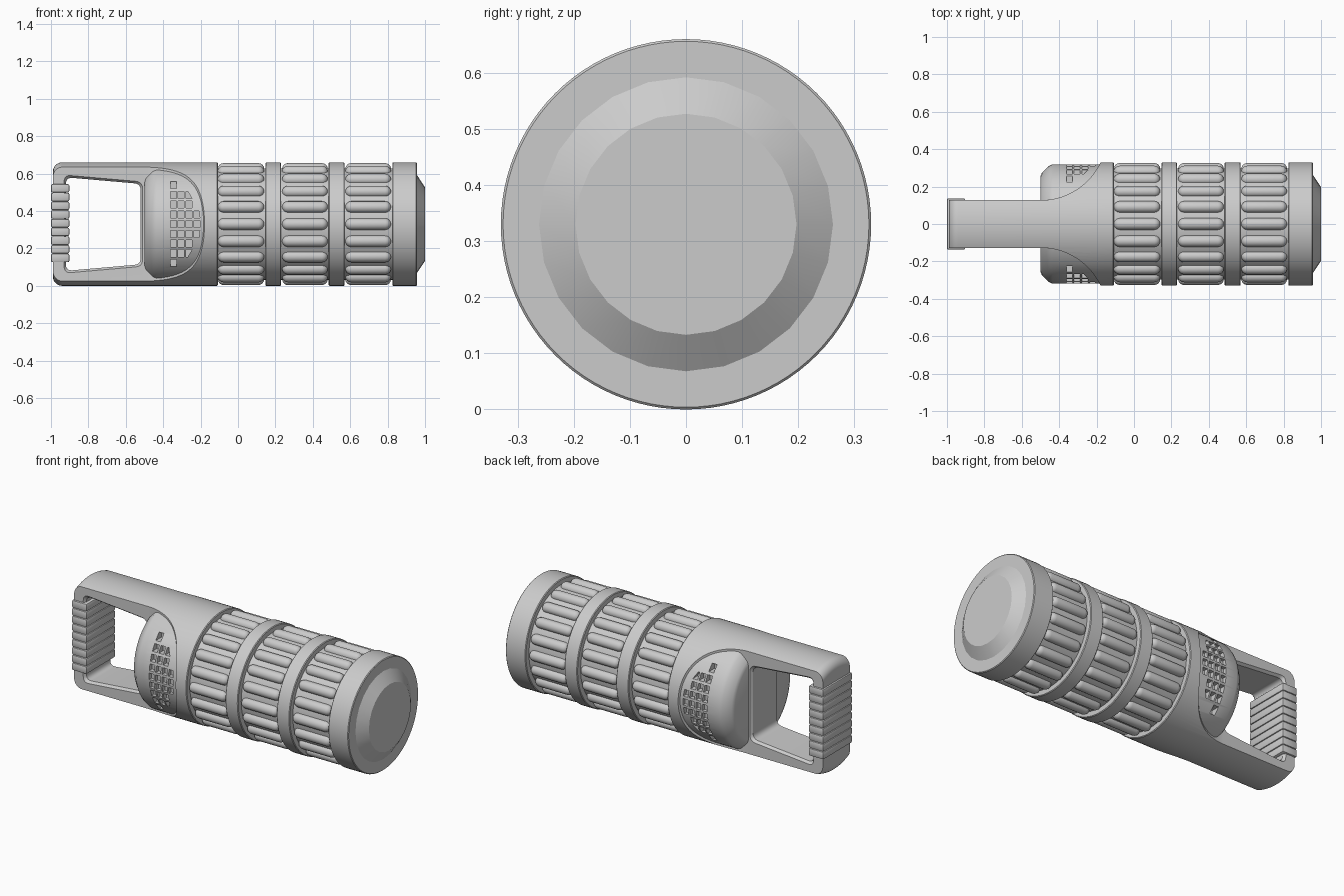
import bpy, bmesh
from math import sin, cos, pi, sqrt, radians
from mathutils import Matrix, Vector

cube = bpy.data.objects.get("Cube")
if cube:
    bpy.data.objects.remove(cube, do_unlink=True)

R = 0.33  # main radius, also the height of the long axis
grey = bpy.data.materials.new("plain grey")
grey.use_nodes = True
grey.diffuse_color = (0.6, 0.6, 0.6, 1)
grey.node_tree.nodes["Principled BSDF"].inputs["Base Color"].default_value = (0.6, 0.6, 0.6, 1)


def finish(name, bm):
    bmesh.ops.recalc_face_normals(bm, faces=bm.faces)
    me = bpy.data.meshes.new(name)
    bm.to_mesh(me)
    bm.free()
    ob = bpy.data.objects.new(name, me)
    me.materials.append(grey)
    bpy.context.collection.objects.link(ob)
    return ob


def loft(bm, rings):
    """Skin closed rings of points and cap both ends."""
    vs = [[bm.verts.new(p) for p in ring] for ring in rings]
    n = len(vs[0])
    for a, b in zip(vs, vs[1:]):
        for i in range(n):
            j = (i + 1) % n
            bm.faces.new((a[i], a[j], b[j], b[i]))
    bm.faces.new(vs[0][::-1])
    bm.faces.new(vs[-1])


def lathe(bm, profile, sides=96, centre=(0, 0, R)):
    """Revolve (x, radius) points about a line along x."""
    _, cy, cz = centre
    loft(bm, [[(x, cy + r * cos(2 * pi * i / sides), cz + r * sin(2 * pi * i / sides))
               for i in range(sides)] for x, r in profile])


def smooth(ob, angle=25):
    bpy.ops.object.select_all(action='DESELECT')
    ob.select_set(True)
    bpy.context.view_layer.objects.active = ob
    bpy.ops.object.shade_smooth_by_angle(angle=radians(angle))


def carve(ob, cutter, operation):
    """Apply a boolean and discard the cutter."""
    mod = ob.modifiers.new("carve", 'BOOLEAN')
    mod.operation, mod.solver, mod.object = operation, 'EXACT', cutter
    bpy.ops.object.select_all(action='DESELECT')
    ob.select_set(True)
    bpy.context.view_layer.objects.active = ob
    bpy.ops.object.modifier_apply(modifier=mod.name)
    bpy.data.objects.remove(cutter, do_unlink=True)


# Barrel core with raised bands and an end cap
bm = bmesh.new()
core = 0.298
profile = [(-0.15, core)]
for x0, x1 in ((0.147, 0.23), (0.485, 0.57), (0.825, 0.957)):
    profile += [(x0, core), (x0, R - 0.004), (x0 + 0.004, R), (x1 - 0.004, R), (x1, R - 0.004)]
    if x1 < 0.9:
        profile.append((x1, core))
lathe(bm, profile)
smooth(finish("barrel", bm))

# Tapered boss on the end cap
bm = bmesh.new()
lathe(bm, [(0.94, 0.262), (0.957, 0.262), (1.0, 0.197)], 24)
smooth(finish("end_boss", bm))

# Rounded grip ribs, three rows around the barrel
bm = bmesh.new()
rr = 0.031
for x0, x1 in ((-0.108, 0.14), (0.236, 0.48), (0.574, 0.818)):
    ends = [(rr * (1 - cos(t)), rr * sin(t)) for t in (0.1, 0.4, 0.8, 1.2, pi / 2)]
    rib = [(x0 + d, r) for d, r in ends] + [(x1 - d, r) for d, r in reversed(ends)]
    for k in range(20):
        a = 2 * pi * k / 20
        lathe(bm, rib, 16, (0, 0.295 * cos(a), R + 0.295 * sin(a)))
smooth(finish("barrel_ribs", bm), 40)

# Handle body: rounded cylinder, thinned to a slab with flared shoulders
bm = bmesh.new()
corner = 0.05
ends = [(-0.99 + corner * (1 - cos(t)), R - corner * (1 - sin(t)))
        for t in (pi / 2 * i / 8 for i in range(9))]
lathe(bm, ends + [(-0.112, R), (-0.108, R - 0.004)])
handle = finish("handle_body", bm)

half, flare = 0.127, 0.356
side = [(-1.2, half)]
for i in range(25):
    dx = 0.345 * i / 24
    side.append((-0.5 + dx, half + flare - sqrt(flare ** 2 - dx ** 2)))
side.append((0.1, side[-1][1]))
outline = side + [(x, -y) for x, y in reversed(side)]
bm = bmesh.new()
loft(bm, [[(x, y, z) for x, y in outline] for z in (-0.3, 1.0)])
carve(handle, finish("slab_cutter", bm), 'INTERSECT')


def rounded(corners, radius):
    """Round a polygon's corners with short quadratic curves."""
    out = []
    for i, c in enumerate(corners):
        p, q = Vector(corners[i - 1]), Vector(corners[(i + 1) % len(corners)])
        c = Vector(c)
        a, b = c + (p - c).normalized() * radius, c + (q - c).normalized() * radius
        for t in (0, 0.2, 0.4, 0.6, 0.8, 1):
            out.append(a * (1 - t) ** 2 + c * 2 * t * (1 - t) + b * t * t)
    return out


# Hand opening with a chamfered rim
opening = rounded([(-0.92, 0.08), (-0.52, 0.115), (-0.52, 0.545), (-0.92, 0.58)], 0.035)
mid = Vector((-0.72, R))
bm = bmesh.new()
loft(bm, [[(mid.x + (p.x - mid.x) * s, y, mid.y + (p.y - mid.y) * s) for p in opening]
          for y, s in ((-0.2, 1.05), (-half, 1.05), (-0.112, 1), (0.112, 1), (half, 1.05), (0.2, 1.05))])
carve(handle, finish("opening_cutter", bm), 'DIFFERENCE')
smooth(handle)

# Ridged grip wrapped around the handle's end bar
bm = bmesh.new()
pitch = 0.0465
for k in range(-4, 5):
    z = R + 0.005 + k * pitch
    made = bmesh.ops.create_cube(bm, size=1, matrix=Matrix.Translation((-0.951, 0, z))
                                 @ Matrix.Diagonal((0.098, 0.274, pitch - 0.001, 1)))
    edges = list({e for v in made["verts"] for e in v.link_edges})
    bmesh.ops.bevel(bm, geom=edges, offset=0.008, segments=2, profile=0.5, affect='EDGES')
smooth(finish("handle_grip", bm), 40)

# Side pods between the shoulders
bm = bmesh.new()
pod_r = 0.319
lathe(bm, [(-0.5, 0.255), (-0.492, 0.275), (-0.455, 0.31), (-0.435, pod_r), (-0.14, pod_r)])
pods = finish("side_pods", bm)

# Grille openings: a lens-shaped grid cut into both pods
bm = bmesh.new()
row = 0.052


def arc(dz):
    return -0.197 - 0.17 * (dz / 0.27) ** 2


for k in range(-5, 6):
    z0, z1 = k * row - 0.019, k * row + 0.019
    floor = sqrt(pod_r ** 2 - max(abs(z0), abs(z1)) ** 2) - 0.02
    for c in range(4):
        x0 = -0.362 + c * 0.042
        x1 = x0 + 0.032
        a, b = min(x1, arc(z0)), min(x1, arc(z1))
        if min(a, b) < x0 + 0.004:
            continue
        for s in (-1, 1):
            loft(bm, [[(x0, s * y, R + z0), (a, s * y, R + z0), (b, s * y, R + z1), (x0, s * y, R + z1)]
                      for y in (floor, 0.4)])
carve(pods, finish("grille_cutter", bm), 'DIFFERENCE')
smooth(pods)
